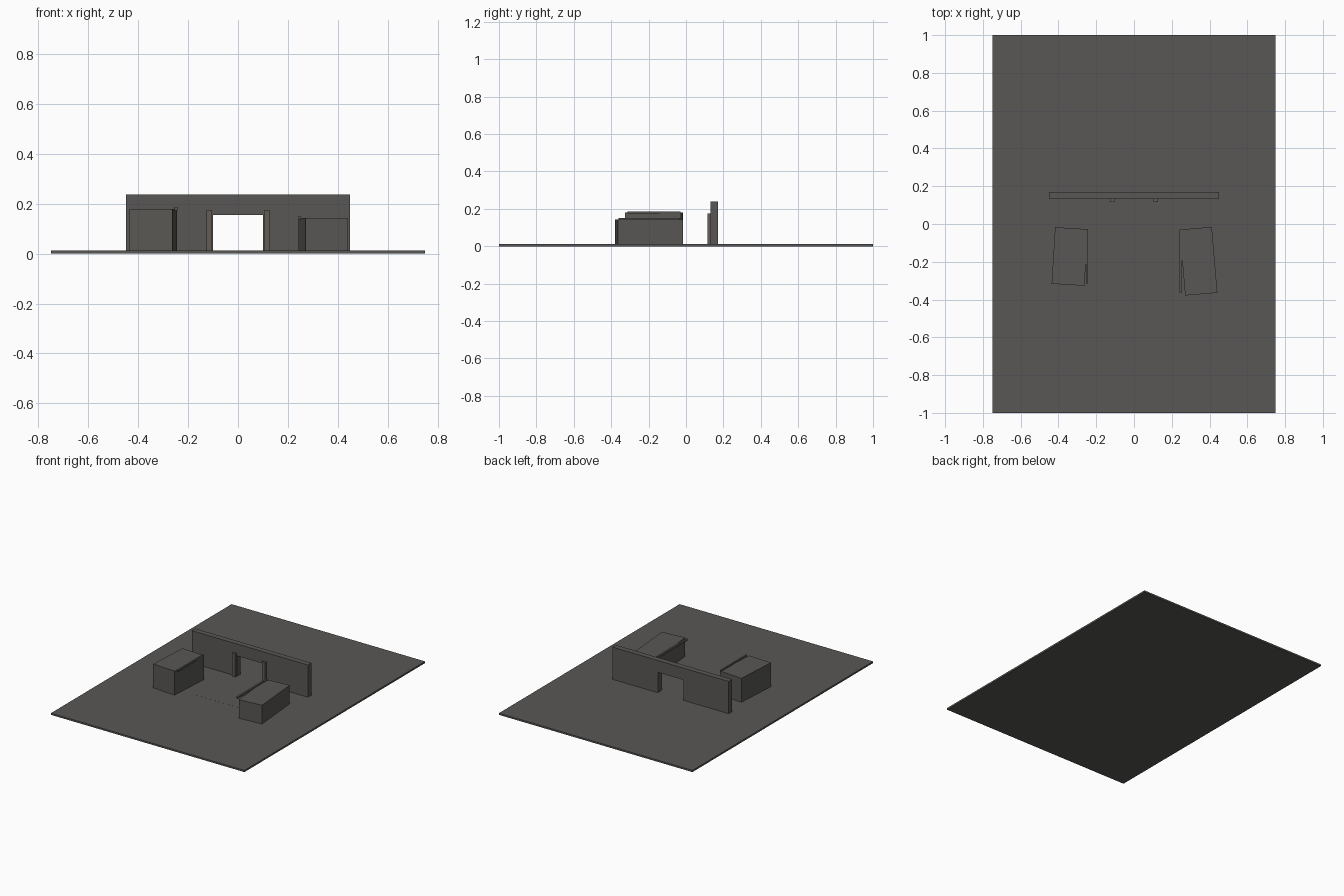
import bpy
from math import radians

if "Cube" in bpy.data.objects:
    bpy.data.objects.remove(bpy.data.objects["Cube"])


def material(name, color):
    m = bpy.data.materials.new(name)
    m.diffuse_color = (*color, 1)
    m.use_nodes = True
    m.node_tree.nodes["Principled BSDF"].inputs["Base Color"].default_value = m.diffuse_color
    return m


STONE = material("dark_stone", (0.1, 0.096, 0.09))
WARM = material("warm_trim", (0.13, 0.105, 0.09))


def box(name, x, y, z, mat=STONE, angle=0):
    """Box from (min, max) ranges, turned about its own vertical axis."""
    ranges = (x, y, z)
    bpy.ops.mesh.primitive_cube_add(size=1, location=[(a + b) / 2 for a, b in ranges])
    o = bpy.context.object
    o.name = name
    o.scale = [b - a for a, b in ranges]
    bpy.ops.object.transform_apply(location=False, rotation=False, scale=True)
    o.rotation_euler.z = radians(angle)
    o.data.materials.append(mat)
    return o


G = 0.012  # ground slab thickness

# Ground slab and the faint flush seam across the yard
box("ground_slab", (-0.75, 0.75), (-1, 1), (0, G))
box("yard_seam", (-0.17, 0.175), (-0.249, -0.245), (0.004, G + 0.0004))

# Gate wall: two panels, the lintel over the opening, and slim posts
for side, s in (("left", -1), ("right", 1)):
    box(side + "_wall_panel", sorted((s * 0.1, s * 0.45)), (0.132, 0.17), (G, 0.238))
    box(side + "_gate_post", sorted((s * 0.104, s * 0.127)), (0.116, 0.132), (G, 0.175), WARM)
box("gate_lintel", (-0.1, 0.1), (0.132, 0.17), (0.155, 0.238))

# Two side buildings, slightly turned toward the gate
box("left_building", (-0.427, -0.253), (-0.322, -0.022), (G, 0.18), angle=-3.5)
box("right_building", (0.256, 0.427), (-0.372, -0.022), (G, 0.143), angle=4.8)

# Straight eave strips along the inner roof edges
box("left_eave", (-0.254, -0.243), (-0.314, -0.03), (0.174, 0.187))
box("right_eave", (0.24, 0.253), (-0.362, -0.032), (0.137, 0.15))
